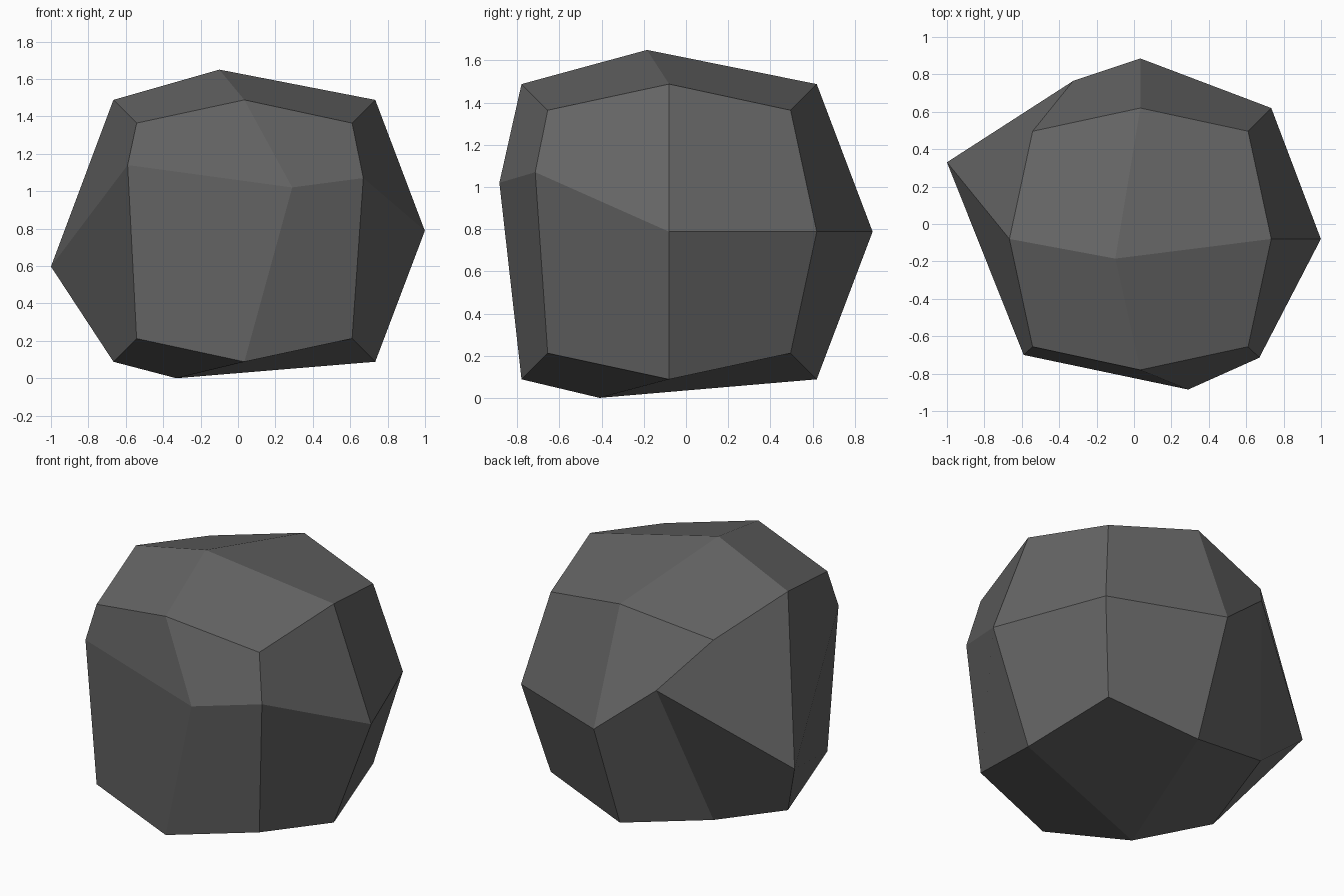
import bpy, bmesh
from mathutils import Vector

if "Cube" in bpy.data.objects:
    bpy.data.objects.remove(bpy.data.objects["Cube"], do_unlink=True)

# Dull stone colour
stone = bpy.data.materials.new("dark grey stone")
stone.use_nodes = True
colour = (0.13, 0.13, 0.13, 1)
stone.diffuse_color = colour
bsdf = stone.node_tree.nodes["Principled BSDF"]
bsdf.inputs["Base Color"].default_value = colour
bsdf.inputs["Roughness"].default_value = 0.9

# Rounded block: each side of a cube split in four, then puffed out
CENTRE = Vector((0.034, -0.08, 0.788))
REACH = {1: 0.965, 2: 0.70, 3: 0.576}   # face centres, edge middles, corners

# Points knocked out of place, by their direction on the block
CHIPS = {
    (0, 0, 1): (-0.10, -0.185, 1.65),
    (0, 0, -1): (-0.33, -0.41, 0.0),
    (-1, 0, 0): (-1.0, 0.33, 0.597),
    (0, -1, 0): (0.29, -0.885, 1.02),
    (-1, -1, 0): (-0.59, -0.70, 1.14),
    (1, -1, 0): (0.67, -0.715, 1.07),
    (-1, 1, 0): (-0.325, 0.765, 1.085),
}

bm = bmesh.new()
bmesh.ops.create_cube(bm, size=2)
bmesh.ops.subdivide_edges(bm, edges=bm.edges[:], cuts=1, use_grid_fill=True)
bmesh.ops.recalc_face_normals(bm, faces=bm.faces[:])

# Start every facet at its cube corner, so it folds from corner to side centre
for face in bm.faces[:]:
    ring = face.verts[:]
    start = max(range(4), key=lambda i: ring[i].co.length)
    bm.faces.remove(face)
    bm.faces.new(ring[start:] + ring[:start])

for v in bm.verts:
    way = tuple(round(c) for c in v.co)
    reach = REACH[sum(abs(c) for c in way)]
    v.co = CHIPS.get(way, CENTRE + Vector(way) * reach)
bm.normal_update()

mesh = bpy.data.meshes.new("rock")
bm.to_mesh(mesh)
bm.free()
mesh.materials.append(stone)
rock = bpy.data.objects.new("rock", mesh)
bpy.context.collection.objects.link(rock)
